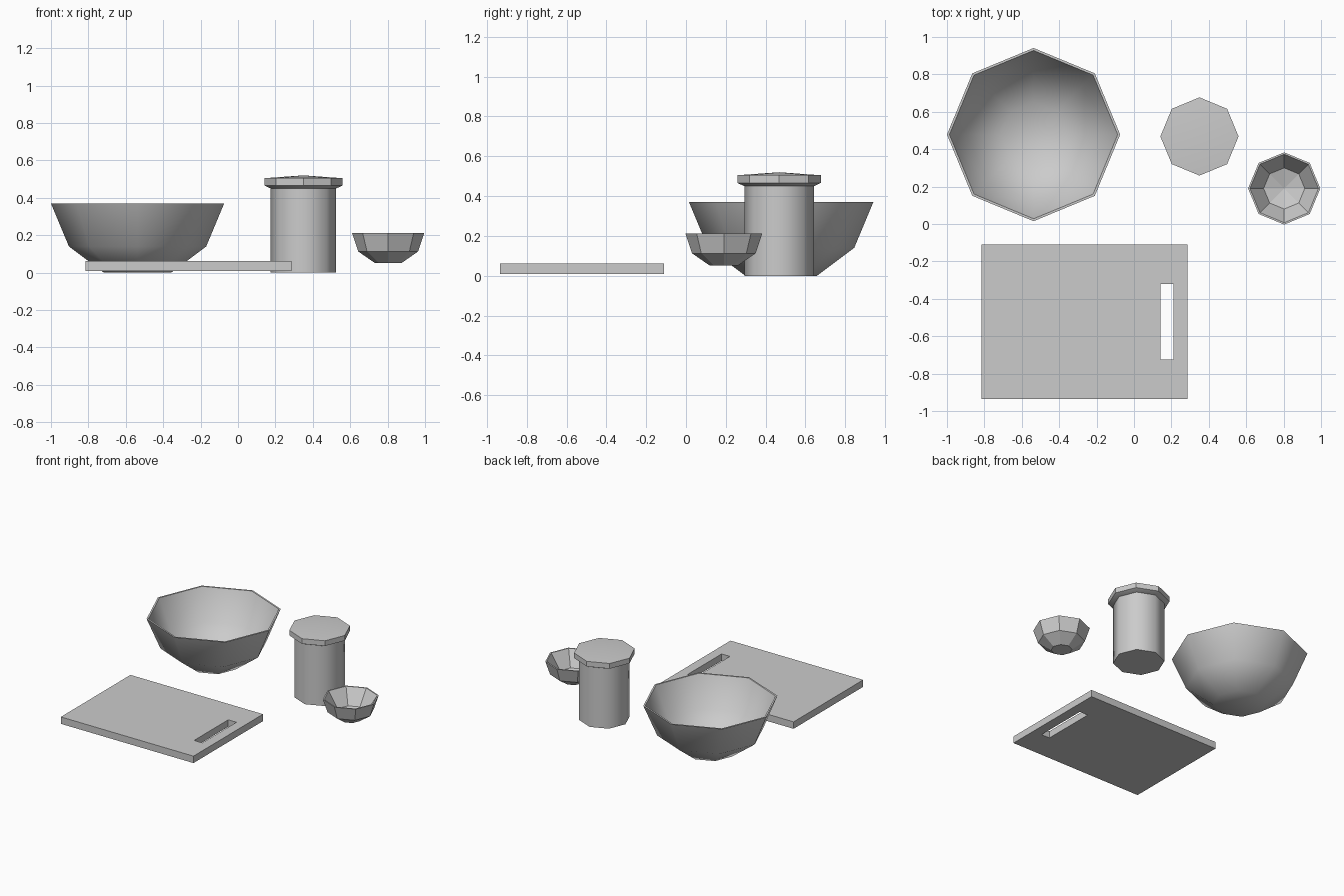
import bpy, bmesh, math
from math import cos, sin, pi

if "Cube" in bpy.data.objects:
    bpy.data.objects.remove(bpy.data.objects["Cube"])

SIDES = 8


def make_object(name, bm, smooth=None):
    bmesh.ops.recalc_face_normals(bm, faces=bm.faces)
    mesh = bpy.data.meshes.new(name)
    bm.to_mesh(mesh)
    bm.free()
    ob = bpy.data.objects.new(name, mesh)
    bpy.context.collection.objects.link(ob)
    if smooth:
        bpy.ops.object.select_all(action='DESELECT')
        ob.select_set(True)
        bpy.context.view_layer.objects.active = ob
        bpy.ops.object.shade_smooth_by_angle(angle=math.radians(smooth))
    return ob


def lathe(name, centre, profile, smooth=None):
    """Turn (radius, z) points into a closed eight-sided solid; radius 0 makes a tip."""
    bm = bmesh.new()
    cx, cy = centre
    rings = []
    for r, z in profile:
        n = SIDES if r else 1
        rings.append([bm.verts.new((cx + r * cos(2 * pi * i / SIDES),
                                    cy + r * sin(2 * pi * i / SIDES), z)) for i in range(n)])
    for a, b in zip(rings, rings[1:]):
        for i in range(SIDES):
            j = (i + 1) % SIDES
            if len(b) == 1:
                bm.faces.new((a[i], a[j], b[0]))
            else:
                bm.faces.new((a[i], a[j], b[j], b[i]))
    for end in (rings[0], rings[-1]):
        if len(end) > 1:
            bm.faces.new(end)
    return make_object(name, bm, smooth)


# Large mixing bowl, flat inner floor
lathe("mixing_bowl", (-0.537, 0.478),
      [(0.18, 0), (0.367, 0.14), (0.463, 0.37), (0.45, 0.37), (0.355, 0.145), (0.172, 0.012)], 50)

# Canister body and its shallow domed lid
lathe("canister_body", (0.35, 0.468), [(0.175, 0), (0.175, 0.46)], 50)
lathe("canister_lid", (0.35, 0.468),
      [(0.175, 0.45), (0.209, 0.466), (0.209, 0.505), (0, 0.52)], 30)

# Small faceted bowl, shallow cone floor
lathe("small_bowl", (0.803, 0.19),
      [(0.072, 0.052), (0.16, 0.113), (0.193, 0.212), (0.183, 0.212), (0.11, 0.098), (0, 0.068)])

# Cutting board: grid of cells with the handle slot left out, then extruded
bm = bmesh.new()
xs, ys = (-0.816, 0.143, 0.212, 0.285), (-0.935, -0.725, -0.32, -0.11)
grid = [[bm.verts.new((x, y, 0.01)) for y in ys] for x in xs]
for i in range(3):
    for j in range(3):
        if (i, j) != (1, 1):
            bm.faces.new((grid[i][j], grid[i + 1][j], grid[i + 1][j + 1], grid[i][j + 1]))
top = bmesh.ops.extrude_face_region(bm, geom=bm.faces[:], use_keep_orig=True)["geom"]
bmesh.ops.translate(bm, vec=(0, 0, 0.052),
                    verts=[v for v in top if isinstance(v, bmesh.types.BMVert)])
make_object("cutting_board", bm)
